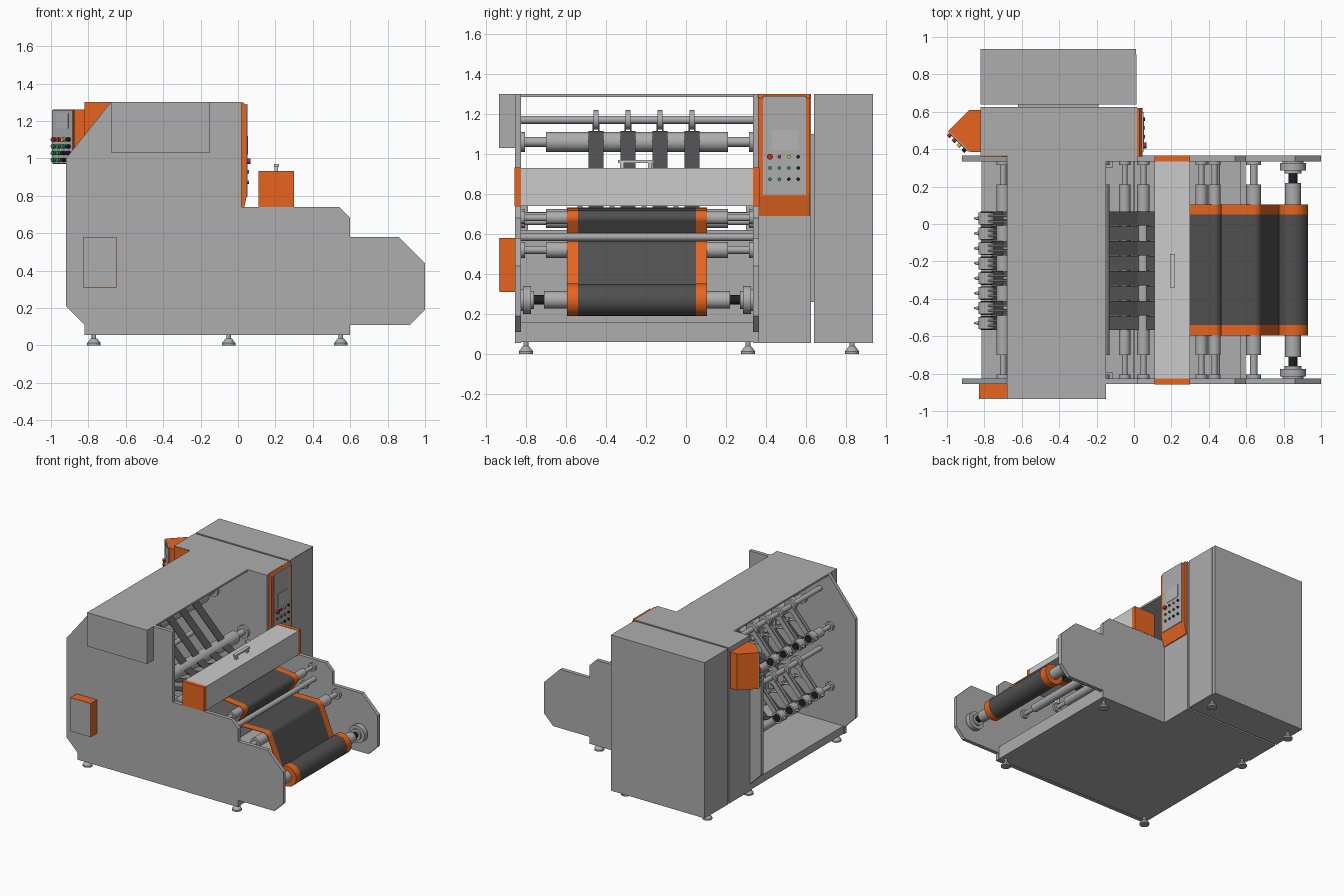
import bpy, bmesh, math
from mathutils import Vector

if "Cube" in bpy.data.objects:
    bpy.data.objects.remove(bpy.data.objects["Cube"])


def mat(name, r, g, b):
    m = bpy.data.materials.new(name)
    m.diffuse_color = (r, g, b, 1)
    m.use_nodes = True
    m.node_tree.nodes["Principled BSDF"].inputs["Base Color"].default_value = m.diffuse_color
    return m


GREY = mat("mid_grey", .42, .42, .42)
ORANGE = mat("orange", .8, .13, .014)
DARK = mat("dark_web", .08, .08, .08)
BLACK = mat("black", .015, .015, .015)
LIGHT = mat("light_grey", .77, .77, .77)
SCREEN = mat("screen_grey", .47, .47, .47)
RED = mat("red", .55, .02, .02)
GREEN = mat("green", .02, .3, .1)
YELLOW = mat("yellow", .8, .5, .04)


def mesh(name, verts, faces, m=None):
    me = bpy.data.meshes.new(name)
    me.from_pydata(verts, [], faces)
    bm = bmesh.new()
    bm.from_mesh(me)
    bmesh.ops.recalc_face_normals(bm, faces=bm.faces)
    bm.to_mesh(me)
    bm.free()
    o = bpy.data.objects.new(name, me)
    bpy.context.collection.objects.link(o)
    me.materials.append(m or GREY)
    return o


def prism(name, pts, a, b, m=None, axis='y'):
    n = len(pts)
    place = (lambda p, t: (p[0], t, p[1])) if axis == 'y' else (lambda p, t: (p[0], p[1], t))
    v = [place(p, a) for p in pts] + [place(p, b) for p in pts]
    f = [list(range(n)), list(range(n, 2 * n))]
    f += [[i, (i + 1) % n, n + (i + 1) % n, n + i] for i in range(n)]
    return mesh(name, v, f, m)


def box(name, x, y, z, m=None):
    return prism(name, [(x[0], z[0]), (x[1], z[0]), (x[1], z[1]), (x[0], z[1])], y[0], y[1], m)


def cyl(name, a, b, r, m=None, r2=None, seg=32):
    a, b = Vector(a), Vector(b)
    bpy.ops.mesh.primitive_cone_add(vertices=seg, radius1=r, radius2=r if r2 is None else r2,
                                    depth=(b - a).length, location=(a + b) / 2)
    o = bpy.context.object
    o.name = name
    o.rotation_euler = (b - a).to_track_quat('Z', 'Y').to_euler()
    o.data.materials.append(m or GREY)
    bpy.ops.object.shade_smooth_by_angle()
    return o


def ribbon(name, path, y0, y1, m, t=.004):
    v = [(x, y, z) for x, z in path for y in (y0, y1)]
    f = [[2 * i, 2 * i + 1, 2 * i + 3, 2 * i + 2] for i in range(len(path) - 1)]
    o = mesh(name, v, f, m)
    s = o.modifiers.new("thickness", 'SOLIDIFY')
    s.thickness, s.offset = t, 0
    return o


def arc(cx, cz, r, a0, a1, n=8):
    return [(cx + r * math.cos(math.radians(a0 + (a1 - a0) * i / n)),
             cz + r * math.sin(math.radians(a0 + (a1 - a0) * i / n))) for i in range(n + 1)]


def roller(name, x, z, r):
    # sleeve, thin journals and bearing collars between the side plates
    cyl(name, (x, -.70, z), (x, .21, z), r)
    for s, (y0, y1) in enumerate([(-.83, -.70), (.21, .34)]):
        cyl(f"{name}_journal_{s}", (x, y0, z), (x, y1, z), r * .5)
        yc = -.825 if s == 0 else .315
        cyl(f"{name}_bearing_{s}", (x, yc, z), (x, yc + .02, z), r)


# side plates and frame
side = [(-.82, .055), (.6, .055), (.6, .11), (.92, .11), (1, .19), (1, .44), (.86, .58), (.6, .58),
        (.6, .68), (.54, .74), (.02, .74), (.02, 1.3), (-.68, 1.3), (-.92, 1.0), (-.92, .21), (-.82, .11)]
prism("front_side_plate", side, -.855, -.825)
prism("back_side_plate", side, .335, .365)
box("base_tray", (-.815, .597), (-.825, .335), (.058, .12))
box("base_front_beam", (.57, .597), (-.825, .335), (.12, .16))
box("inner_partition", (-.005, .005), (-.825, .335), (.12, .62))
for i, y in enumerate([(-.825, -.79), (.30, .335)]):
    box(f"plate_post_{i}", (-.15, -.115), y, (.12, .74))
box("top_cover", (-.68, -.15), (-.86, .365), (1.285, 1.3))
box("front_housing", (-.68, -.15), (-.935, -.855), (1.03, 1.3))
box("front_switch_box", (-.83, -.65), (-.93, -.855), (.31, .58), ORANGE)
box("switch_box_lid", (-.829, -.651), (-.935, -.93), (.311, .579))

# rear cabinets
box("drive_cabinet", (-.82, .015), (.365, .625), (.055, 1.3))
box("cabinet_link", (-.62, -.19), (.62, .65), (.26, 1.1))
box("electrical_cabinet", (-.82, .01), (.64, .935), (.055, 1.3))
box("cabinet_door", (.008, .014), (.64, .905), (.058, 1.298))
prism("cabinet_corner_trim", [(-.82, 1.0), (-.68, 1.0), (-.68, 1.298), (-.82, 1.298)], .362, .37, ORANGE)

# levelling feet
for x, y in [(-.77, -.8), (.55, -.8), (-.77, .31), (.55, .31), (-.77, .83), (-.05, .83)]:
    cyl("foot_pad", (x, y, 0), (x, y, .012), .036)
    cyl("foot_cone", (x, y, .012), (x, y, .038), .036, r2=.016)
    cyl("foot_stem", (x, y, .038), (x, y, .06), .012)

# cutting beam with orange ends and a handle
box("cutting_beam", (.11, .3), (-.825, .335), (.74, .93), LIGHT)
for i, y in enumerate([(-.857, -.825), (.335, .367)]):
    box(f"beam_end_{i}", (.11, .3), y, (.74, .932), ORANGE)
box("handle_bar", (.192, .218), (-.34, -.16), (.955, .97), LIGHT)
for i, y in enumerate([-.33, -.19]):
    box(f"handle_leg_{i}", (.195, .215), (y, y + .02), (.93, .956), LIGHT)

# right control panel
prism("control_panel", [(.01, .69), (.022, .69), (.045, .79), (.045, 1.28), (.03, 1.298), (.01, 1.298)],
      .36, .62, ORANGE)
box("control_face", (.04, .05), (.385, .6), (.795, 1.29))
box("control_screen", (.045, .053), (.43, .56), (1.02, 1.12), SCREEN)
cols = [[RED, RED, YELLOW, BLACK], [GREEN, GREEN, GREEN, BLACK], [GREEN, GREEN, BLACK, BLACK]]
for j, row in enumerate(cols):
    for i, m in enumerate(row):
        y, z = .42 + .047 * i, .985 - .056 * j
        r = .015 if i + j == 0 else .009
        cyl("panel_button", (.048, y, z), (.068 if r > .012 else .06, y, z), r, m, seg=16)

# left control pod, buttons on its slanted face
prism("control_pod", [(-.82, .61), (-.88, .61), (-.99, .5), (-.875, .385), (-.82, .385)], .97, 1.26, ORANGE, 'z')
prism("pod_face", [(-.988, .502), (-.995, .495), (-.885, .385), (-.878, .392)], .972, 1.258, None, 'z')
prism("pod_screen", [(-.972, .474), (-.974, .47), (-.908, .404), (-.906, .408)], 1.16, 1.24, SCREEN, 'z')
for j, row in enumerate(cols + [[GREEN, GREEN, BLACK, BLACK]]):
    for i, m in enumerate(row):
        x, y, z = -.98 + .026 * i, .48 - .026 * i, 1.10 - .036 * j
        cyl("pod_button", (x, y, z), (x - .014, y - .014, z), .011, m, seg=16)

# guide rollers and cross bars
for name, x, z, r in [("front_guide_roller", .43, .68, .032), ("lower_nip_roller", .36, .52, .032),
                      ("outfeed_roller", .64, .52, .04), ("slitter_roller_a", .05, .69, .033),
                      ("slitter_roller_b", -.05, .66, .03), ("upper_web_roller", -.45, 1.06, .05),
                      ("middle_web_roller", -.18, .80, .05), ("upper_drive_roller", -.70, .89, .035),
                      ("lower_drive_roller", -.70, .41, .035)]:
    roller(name, x, z, r)
for name, x, z in [("web_bar", .44, .585), ("upper_arm_rod", -.61, 1.17), ("lower_arm_rod", -.61, .69)]:
    cyl(name, (x, -.83, z), (x, .34, z), .02)

# main roll with shaft and chucks
cx, cz = .85, .27
cyl("main_roll", (cx, -.54, cz), (cx, .05, cz), .08, DARK, seg=48)
for s in (0, 1):
    def Y(y): return y if s else -.49 - y   # mirror about the roll centre
    for name, y0, y1, r, m in [("roll_edge", .05, .105, .081, ORANGE), ("roll_core", .105, .22, .043, None),
                               ("shaft_end", .22, .29, .024, BLACK), ("chuck_disc", .285, .325, .07, None),
                               ("chuck_hub", .27, .29, .045, None), ("chuck_base", .32, .34, .055, None)]:
        cyl(f"{name}_{s}", (cx, Y(y0), cz), (cx, Y(y1), cz), r, m)

# outgoing web with orange edges
web = [(.12, .73), (.3, .728)] + arc(.43, .68, .035, 95, -20) + arc(.44, .585, .024, 150, 270) \
    + arc(.64, .52, .043, 95, 15) + [(.775, .30)]
ribbon("main_web", web, -.54, .05, DARK)
ribbon("web_edge_front", web, -.595, -.54, ORANGE)
ribbon("web_edge_back", web, .05, .105, ORANGE)

# slit strips, rewind arms and reels: upper and lower rows of four
upper = [(.11, .728), (.02, .732), (-.13, .81)] + arc(-.45, 1.06, .053, 40, 110) \
    + [(-.66, .93), (-.70, .928), (-.76, .97)]
lower = [(.11, .724), (-.05, .695), (-.45, .62), (-.66, .44), (-.70, .448), (-.76, .49)]
for row, path, dz, y_start in [("upper", upper, 0, .03), ("lower", lower, -.48, -.05)]:
    for i in range(4):
        y = y_start - .16 * i
        n = f"{row}_{i}"
        ribbon("strip_" + n, path, y - .038, y + .038, DARK)
        rx, rz, ax, az = -.79, .965 + dz, -.61, 1.17 + dz
        cyl("arm_collar_" + n, (ax, y - .012, az), (ax, y + .012, az), .048)
        d = Vector((rx - ax, 0, rz - az)).normalized()
        p = Vector((-d.z, 0, d.x)) * .02
        for s in (-1, 1):
            yy = y + s * .014
            prism("reel_arm_" + n, [(ax + p.x, az + p.z), (rx + p.x, rz + p.z), (rx - p.x, rz - p.z),
                                    (ax - p.x, az - p.z)], yy - .004, yy + .004)
        cyl("air_cylinder_" + n, (-.50, y, az - .17), (-.60, y, az - .11), .017)
        cyl("piston_rod_" + n, (-.60, y, az - .11), (-.70, y, az - .10), .008)
        cyl("reel_" + n, (rx, y - .032, rz), (rx, y + .032, rz), .042)
        cyl("reel_core_" + n, (rx, y - .037, rz), (rx, y + .037, rz), .03, BLACK)
        cyl("clamp_knob_" + n, (rx - .03, y, rz), (rx - .065, y, rz), .014, r2=.004, seg=16)
